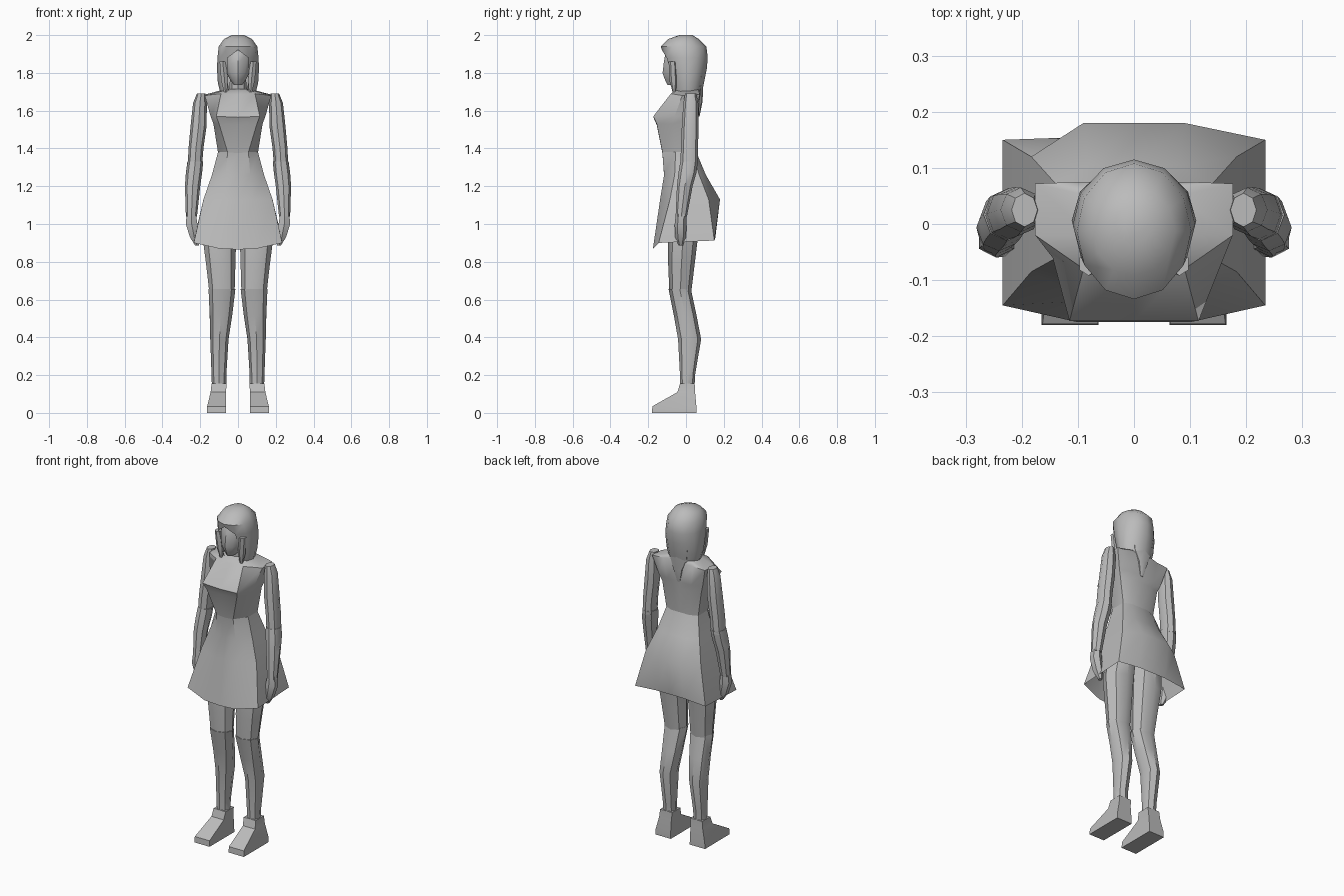
import bpy, bmesh
from math import sin, cos, pi, radians, sqrt

grey = bpy.data.materials.new("plain grey")
grey.diffuse_color = (0.5, 0.5, 0.5, 1)


def skin(name, rings, cut=None):
    """Join rings of points into a closed skin, then drop faces where cut(centre) is true."""
    bm = bmesh.new()
    loops = [[bm.verts.new(p) for p in ring] for ring in rings]
    n = len(loops[0])
    for a, b in zip(loops, loops[1:]):
        for i in range(n):
            j = (i + 1) % n
            bm.faces.new((a[i], a[j], b[j], b[i]))
    bm.faces.new(loops[0][::-1])
    bm.faces.new(loops[-1])
    bmesh.ops.recalc_face_normals(bm, faces=bm.faces)
    if cut:
        gone = [f for f in bm.faces if cut(f.calc_center_median())]
        bmesh.ops.delete(bm, geom=gone, context='FACES')
    me = bpy.data.meshes.new(name)
    bm.to_mesh(me)
    bm.free()
    me.materials.append(grey)
    ob = bpy.data.objects.new(name, me)
    bpy.context.collection.objects.link(ob)
    bpy.ops.object.select_all(action='DESELECT')
    ob.select_set(True)
    bpy.context.view_layer.objects.active = ob
    bpy.ops.object.shade_smooth_by_angle(angle=radians(42))
    return ob


def oval(z, x0, x1, y0, y1, n=8, side=1, box=False):
    """Ring filling the given x and y range; box gives a rectangle."""
    cx, cy, rx, ry = (x0 + x1) / 2, (y0 + y1) / 2, (x1 - x0) / 2, (y1 - y0) / 2
    if box:
        n, k, off = 4, sqrt(2), pi / 4
    else:
        k, off = 1, -pi / 2
    return [(side * (cx + k * rx * cos(off + 2 * pi * i / n)),
             cy + k * ry * sin(off + 2 * pi * i / n), z) for i in range(n)]


def limb(name, rows, n=8, side=1, box=False):
    return skin(name, [oval(*r, n=n, side=side, box=box) for r in rows])


# Dress: height front/side/back, half widths side/front/back, y of front/side front/side back/back
def dress_ring(zf, zs, zb, w, fw, bw, yf, ys, yt, yb):
    half = [(fw, yf, zf), (w, ys, zs), (w, yt, (zs + zb) / 2), (bw, yb, zb)]
    return ([(0, yf, zf - .005)] + half + [(0, yb, zb)]
            + [(-x, y, z) for x, y, z in half[::-1]])


skirt_rows = [
    (.87, .90, .925, .234, .10, .09, -.175, -.145, .15, .155),
    (1.13, 1.13, 1.13, .183, .08, .09, -.137, -.085, .12, .18),
    (1.26, 1.26, 1.26, .138, .065, .08, -.116, -.06, .07, .105),
    (1.38, 1.38, 1.38, .106, .055, .06, -.125, -.055, .035, .055),
]
bodice_rows = [
    (1.53, 1.53, 1.53, .130, .10, .07, -.155, -.07, .04, .063),
    (1.57, 1.57, 1.57, .145, .115, .08, -.173, -.06, .05, .067),
    (1.69, 1.68, 1.69, .176, .09, .10, -.08, -.02, .072, .075),
    (1.715, 1.705, 1.715, .08, .04, .05, -.05, -.02, .05, .065),
]
skin("skirt", [dress_ring(*r) for r in skirt_rows],
     cut=lambda c: c.z < .95 or c.z > 1.37)
skin("bodice", [dress_ring(*r) for r in skirt_rows[-1:] + bodice_rows],
     cut=lambda c: c.z < 1.385)

# Legs, feet, arms and hands on both sides
for side, label in ((1, "left"), (-1, "right")):
    limb(label + "_thigh", [
        (.64, .018, .152, -.088, .028), (.78, .014, .168, -.094, .045),
        (.92, .010, .186, -.095, .062), (1.10, .008, .170, -.085, .09)], side=side)
    limb(label + "_shin", [
        (.13, .062, .138, -.030, .045), (.20, .062, .140, -.032, .048),
        (.39, .050, .147, -.042, .080), (.52, .030, .150, -.065, .055),
        (.655, .014, .156, -.092, .026)], side=side)
    limb(label + "_foot", [
        (.0, .063, .165, -.180, .055), (.035, .064, .163, -.178, .055),
        (.11, .064, .145, -.045, .048), (.155, .060, .140, -.032, .046)],
        side=side, box=True)
    limb(label + "_upper_arm", [
        (1.31, .190, .266, -.030, .062), (1.40, .183, .262, -.027, .064),
        (1.52, .166, .251, -.022, .066), (1.64, .165, .238, -.014, .065),
        (1.69, .172, .218, -.005, .055)], side=side)
    limb(label + "_forearm", [
        (1.04, .217, .276, -.055, .005), (1.20, .200, .281, -.048, .035),
        (1.27, .190, .276, -.040, .055), (1.33, .184, .268, -.030, .063)], side=side)
    limb(label + "_hand", [
        (.885, .205, .228, -.040, -.015), (.93, .205, .258, -.058, .0),
        (1.00, .210, .281, -.060, .003), (1.06, .220, .275, -.053, .003)], n=6, side=side)
    # Loose strand in front of the shoulder
    limb(label + "_hair_strand", [
        (1.695, .058, .075, -.070, -.055), (1.76, .050, .092, -.088, -.045),
        (1.86, .062, .100, -.092, -.050)], n=6, side=side)

# Neck and face
limb("neck", [(1.68, -.05, .05, -.045, .05), (1.77, -.042, .042, -.05, .05)])
limb("face", [
    (1.735, -.022, .022, -.098, -.02), (1.765, -.045, .045, -.112, .03),
    (1.80, -.062, .062, -.124, .06), (1.85, -.074, .074, -.118, .08),
    (1.90, -.078, .078, -.110, .08), (1.94, -.06, .06, -.09, .06)], n=10)

# Hair: a shell with a pointed opening around the face
hair_rows = [
    (1.70, -.095, .095, -.068, .085), (1.75, -.107, .107, -.080, .096),
    (1.82, -.111, .111, -.098, .110), (1.88, -.109, .109, -.118, .115),
    (1.94, -.102, .102, -.134, .108), (1.98, -.074, .074, -.092, .066),
    (2.00, -.034, .034, -.035, .035)]
hair = [oval(*r, n=12) for r in hair_rows]
x, y, z = hair[3][0]
hair[3][0] = (x, -.128, 1.922)
skin("hair", hair, cut=lambda c: c.z < 1.701 or (c.z < 1.88 and c.y < -.05 and abs(c.x) < .04))
limb("hair_tail", [
    (1.57, -.008, .012, .060, .072), (1.65, -.032, .034, .058, .088),
    (1.72, -.065, .065, .030, .090), (1.78, -.075, .075, .030, .098)], n=6)
